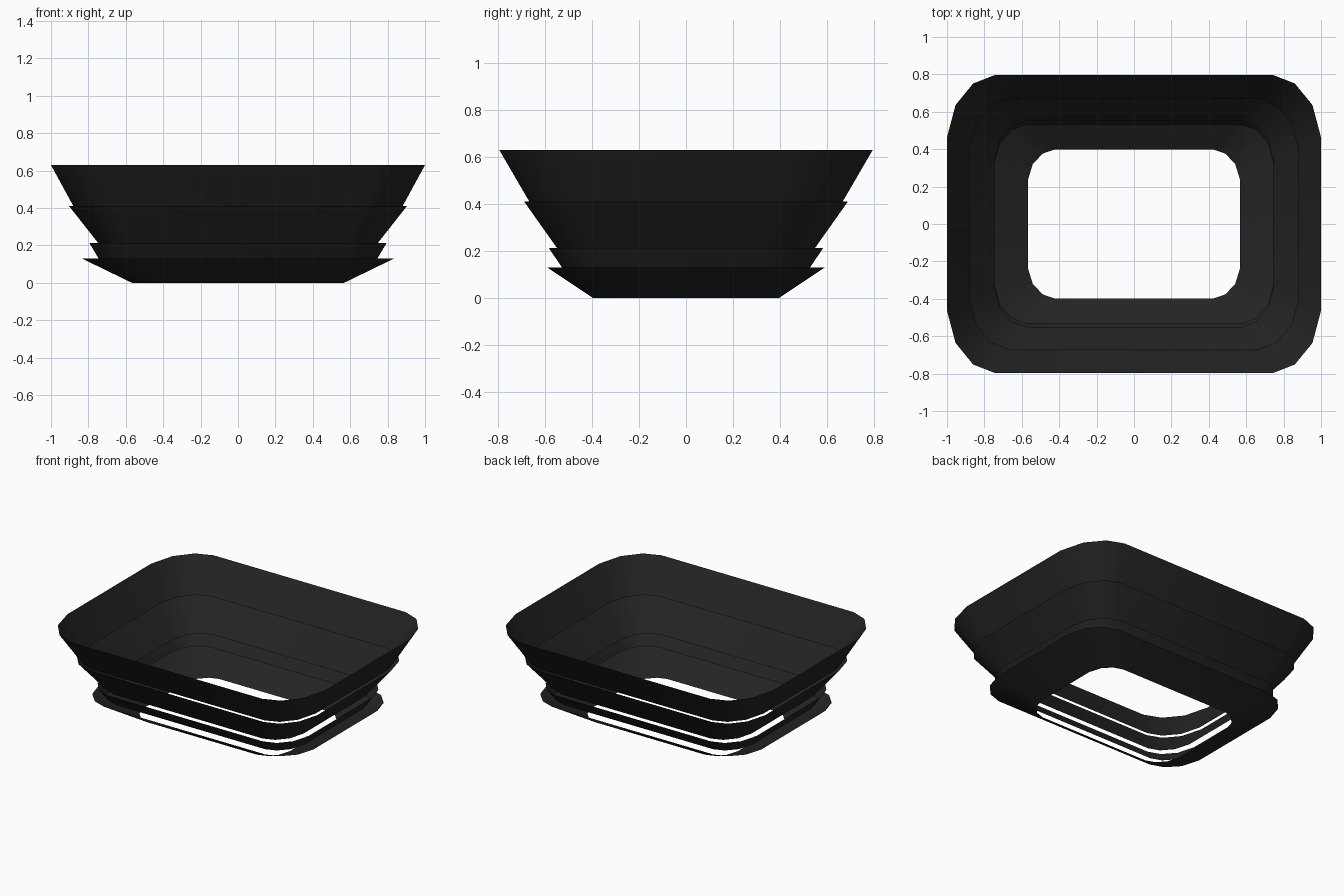
import bpy, bmesh, math

if "Cube" in bpy.data.objects:
    bpy.data.objects.remove(bpy.data.objects["Cube"])

mat = bpy.data.materials.new("matte black")
mat.diffuse_color = (0.017, 0.017, 0.017, 1)
mat.use_nodes = True
mat.node_tree.nodes["Principled BSDF"].inputs["Base Color"].default_value = mat.diffuse_color

# corner profile as fractions of the corner radii (three segments per corner)
CORNER = [(1, 0), (0.82, 0.52), (0.45, 0.866), (0, 1)]


def ring(bm, z, hx, hy, rx, ry):
    """Rounded rectangle loop of vertices."""
    pts = []
    for sx, sy in ((1, 1), (-1, 1), (-1, -1), (1, -1)):
        arc = CORNER if sx * sy > 0 else CORNER[::-1]
        pts += [(sx * (hx - rx + rx * a), sy * (hy - ry + ry * b)) for a, b in arc]
    return [bm.verts.new((x, y, z)) for x, y in pts]


def band(name, low, high):
    """Thin open flared band between two rounded rectangles."""
    bm = bmesh.new()
    a, b = ring(bm, *low), ring(bm, *high)
    n = len(a)
    for i in range(n):
        j = (i + 1) % n
        bm.faces.new((a[i], a[j], b[j], b[i])).smooth = True
    me = bpy.data.meshes.new(name)
    bm.to_mesh(me)
    bm.free()
    me.materials.append(mat)
    ob = bpy.data.objects.new(name, me)
    bpy.context.collection.objects.link(ob)


# four flared bands, each overlapping the next: (z, half x, half y, corner rx, corner ry)
band("base_band", (0.0, 0.567, 0.398, 0.143, 0.162), (0.13, 0.835, 0.593, 0.21, 0.24))
band("lower_band", (0.13, 0.745, 0.529, 0.165, 0.20), (0.212, 0.794, 0.585, 0.19, 0.235))
band("middle_band", (0.212, 0.747, 0.55, 0.17, 0.21), (0.41, 0.903, 0.69, 0.22, 0.28))
band("rim_band", (0.41, 0.88, 0.668, 0.21, 0.27), (0.63, 1.0, 0.796, 0.255, 0.333))
